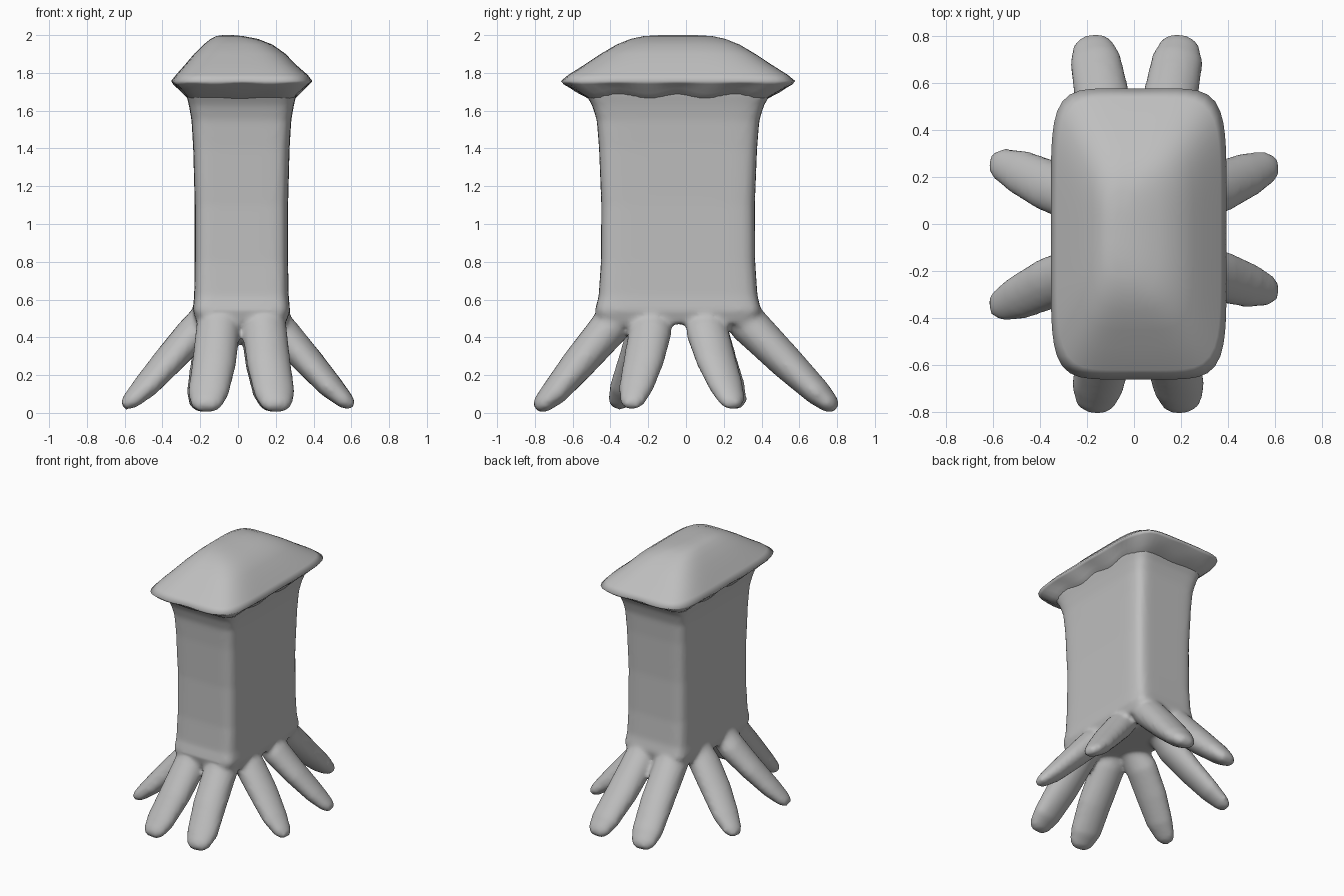
import bpy, bmesh, math
from mathutils import Vector

cube = bpy.data.objects.get("Cube")
if cube:
    bpy.data.objects.remove(cube)

grey = bpy.data.materials.new("plain grey")
grey.use_nodes = True
GREY = (0.52, 0.52, 0.52, 1)
grey.diffuse_color = GREY
grey.node_tree.nodes["Principled BSDF"].inputs["Base Color"].default_value = GREY


def skin(bm, rings):
    """Join closed rings of points into a capped tube."""
    loops = [[bm.verts.new(p) for p in ring] for ring in rings]
    n = len(loops[0])
    for a, b in zip(loops, loops[1:]):
        for i in range(n):
            j = (i + 1) % n
            bm.faces.new((a[i], a[j], b[j], b[i]))
    bm.faces.new(loops[0][::-1])
    bm.faces.new(loops[-1])


def slab_ring(z, half_x, half_y, cx, cy, power, wave=0, n=96):
    """Rounded rectangle at height z, optionally scalloped up and down."""
    ring = []
    for i in range(n):
        a = math.tau * i / n
        c, s = math.cos(a), math.sin(a)
        r = (abs(c / half_x) ** power + abs(s / half_y) ** power) ** (-1 / power)
        x, y = r * c, r * s
        dz = wave * math.cos(math.tau * x / 0.3) * math.cos(math.tau * y / 0.32)
        ring.append((x + cx, y + cy, z + dz))
    return ring


def root(bm, stations, n=16):
    """Flattened tapering root; stations are (x, y, z, half width, half depth)."""
    pts = [Vector(s[:3]) for s in stations]
    rings = []
    for i, (p, s) in enumerate(zip(pts, stations)):
        along = (pts[min(i + 1, len(pts) - 1)] - pts[max(i - 1, 0)]).normalized()
        side = along.cross(Vector((0, 0, 1))).normalized()
        up = side.cross(along)
        rings.append([p + side * s[3] * math.cos(math.tau * k / n)
                      + up * s[4] * math.sin(math.tau * k / n) for k in range(n)])
    skin(bm, rings)


def finish(bm, name):
    bmesh.ops.recalc_face_normals(bm, faces=bm.faces)
    for f in bm.faces:
        f.smooth = True
    mesh = bpy.data.meshes.new(name)
    bm.to_mesh(mesh)
    bm.free()
    mesh.materials.append(grey)
    obj = bpy.data.objects.new(name, mesh)
    bpy.context.collection.objects.link(obj)
    return obj


# Trunk: a slab column, flared at both ends
CX, CY = 0.018, -0.042
bm = bmesh.new()
column = [(0.47, 0.235, 0.42), (0.54, 0.258, 0.44), (0.62, 0.25, 0.42),
          (0.8, 0.247, 0.408), (1.1, 0.247, 0.406), (1.4, 0.255, 0.418),
          (1.55, 0.264, 0.43), (1.63, 0.278, 0.455), (1.72, 0.3, 0.51)]
skin(bm, [slab_ring(z, hx, hy, CX, CY, 9) for z, hx, hy in column])

# End roots: one pair at the front, one pair at the back
for sy in (-1, 1):
    lean = 0.06 if sy > 0 else 0
    for sx in (-1, 1):
        mid = 0.018 if sy < 0 else 0.01
        root(bm, [(mid + sx * 0.115, sy * (0.26 - lean), 0.62, 0.1, 0.09),
                  (mid + sx * 0.12, sy * (0.39 - lean), 0.47, 0.118, 0.105),
                  (mid + sx * 0.145, sy * (0.57 - lean / 2), 0.26, 0.118, 0.09),
                  (mid + sx * 0.175, sy * 0.7, 0.105, 0.11, 0.07),
                  (mid + sx * 0.185, sy * 0.765, 0.045, 0.085, 0.05),
                  (mid + sx * 0.188, sy * 0.793, 0.022, 0.05, 0.028)])

# Side roots: two on each side, splayed apart
for sx, y_in, y_out in ((1, 0.1, 0.25), (1, -0.18, -0.29),
                        (-1, 0.1, 0.265), (-1, -0.19, -0.355)):
    def at(x, z, w, d, t):
        return (sx * x, y_in + (y_out - y_in) * t, z, w, d)
    root(bm, [at(0.12, 0.56, 0.1, 0.08, 0), at(0.24, 0.42, 0.115, 0.09, 0.1),
              at(0.37, 0.275, 0.11, 0.078, 0.4), at(0.49, 0.14, 0.095, 0.064, 0.75),
              at(0.57, 0.063, 0.07, 0.045, 0.95), at(0.607, 0.036, 0.04, 0.025, 1)])

# Fuse the trunk and roots into one soft surface
trunk = finish(bm, "trunk_with_roots")
fuse = trunk.modifiers.new("fuse", "REMESH")
fuse.mode = "VOXEL"
fuse.voxel_size = 0.016
fuse.use_smooth_shade = True
soften = trunk.modifiers.new("soften", "SMOOTH")
soften.factor = 0.5
soften.iterations = 6

# Cap: scalloped underside, thin rim, hipped dome leaning to one side
bm = bmesh.new()
cap = [(1.64, 0.26, 0.43, CX, 8, 0), (1.705, 0.312, 0.545, CX, 7, 0.014),
       (1.742, 0.362, 0.605, CX, 6, 0.005), (1.757, 0.374, 0.62, 0.02, 6, 0),
       (1.79, 0.348, 0.58, 0.02, 5.5, 0), (1.85, 0.287, 0.485, 0.012, 5, 0),
       (1.9, 0.243, 0.41, 0.01, 4.5, 0), (1.95, 0.182, 0.325, 0, 4, 0),
       (1.98, 0.125, 0.25, -0.02, 3.5, 0), (1.995, 0.07, 0.18, -0.045, 3, 0),
       (2.0, 0.025, 0.09, -0.055, 3, 0)]
skin(bm, [slab_ring(z, hx, hy, cx, CY, p, w) for z, hx, hy, cx, p, w in cap])
finish(bm, "cap")
